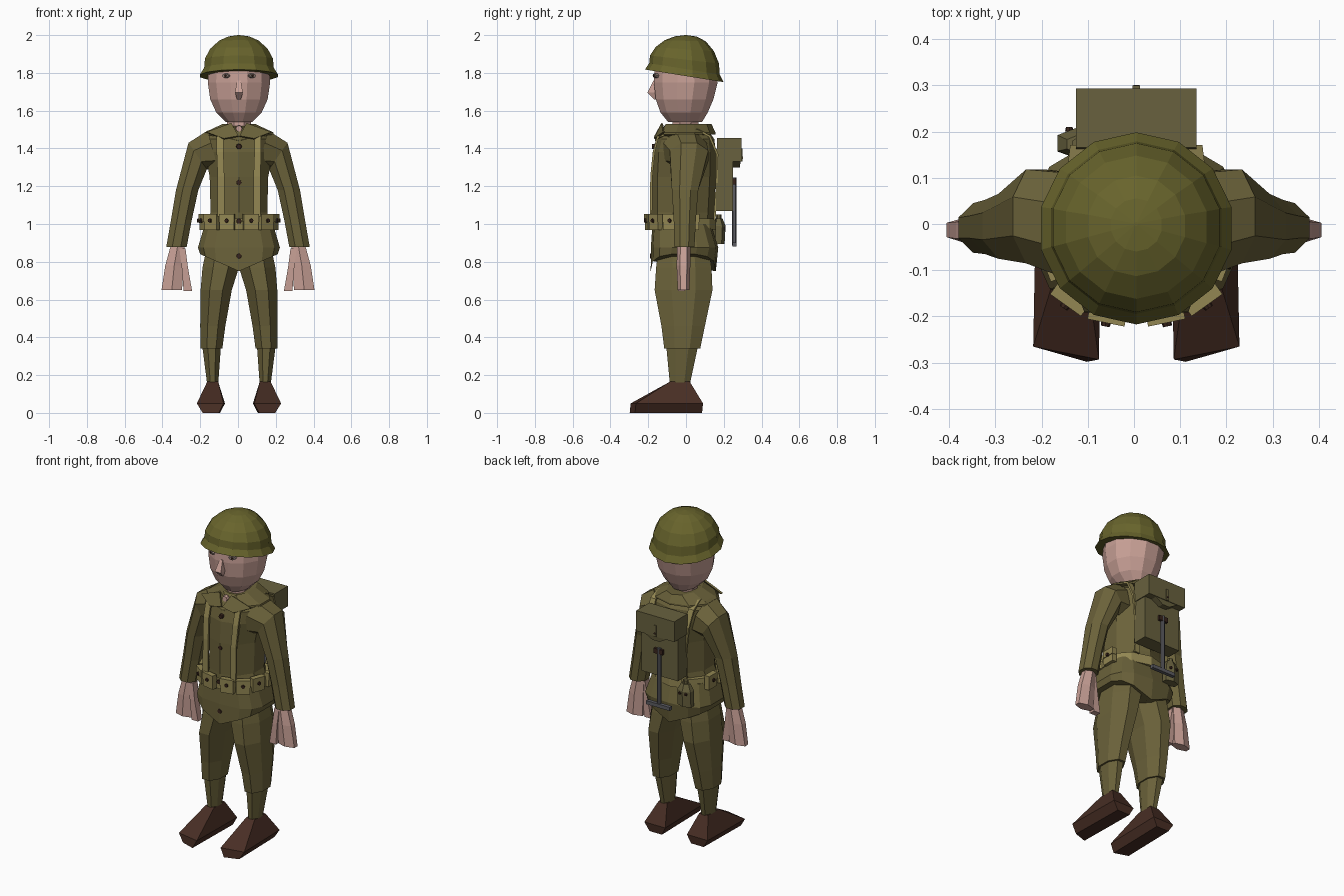
import bpy, bmesh, math
from mathutils import Vector, Matrix

if "Cube" in bpy.data.objects:
    bpy.data.objects.remove(bpy.data.objects["Cube"])


def material(name, r, g, b):
    m = bpy.data.materials.new(name)
    m.diffuse_color = [((c / 255 + 0.055) / 1.055) ** 2.4 for c in (r, g, b)] + [1]
    m.use_nodes = True
    m.node_tree.nodes["Principled BSDF"].inputs["Base Color"].default_value = m.diffuse_color
    return m


OLIVE = material("uniform olive", 107, 98, 58)
HELMET = material("helmet green", 104, 100, 44)
PACK = material("pack canvas", 104, 97, 62)
WEB = material("webbing khaki", 146, 134, 82)
SKIN = material("skin", 200, 160, 150)
BOOT = material("boot leather", 72, 46, 36)
DARK = material("dark button", 56, 36, 28)
STEEL = material("steel", 92, 92, 98)
EYE = material("eye grey", 145, 128, 120)


def finish(bm, name, mat):
    bmesh.ops.recalc_face_normals(bm, faces=bm.faces)
    mesh = bpy.data.meshes.new(name)
    bm.to_mesh(mesh)
    bm.free()
    ob = bpy.data.objects.new(name, mesh)
    mesh.materials.append(mat)
    bpy.context.collection.objects.link(ob)
    return ob


def loft(name, rings, n, mat, side=1, shift=None, power=1):
    """Skin through rings (z, x0, x1, y0, y1[, z at x1]), each an n-gon filling its box."""
    bm = bmesh.new()
    k = 1 / math.cos(math.pi / n) ** power

    def spread(t):
        return (1 + k * math.copysign(abs(t) ** power, t)) / 2

    loops = []
    for ring in rings:
        z0, x0, x1, y0, y1 = ring[:5]
        z1 = ring[5] if len(ring) > 5 else z0
        loop = []
        for i in range(n):
            a = 2 * math.pi * (i + 0.5) / n
            u, v = spread(math.cos(a)), spread(math.sin(a))
            p = Vector((side * (x0 + (x1 - x0) * u), y0 + (y1 - y0) * v, z0 + (z1 - z0) * u))
            if shift:
                p.z += shift(p)
            loop.append(bm.verts.new(p))
        loops.append(loop)
    for a, b in zip(loops, loops[1:]):
        for i in range(n):
            j = (i + 1) % n
            bm.faces.new((a[i], a[j], b[j], b[i]))
    bm.faces.new(loops[0])
    bm.faces.new(loops[-1])
    return finish(bm, name, mat)


def body(name, rings, n, mat, shift=None, power=1):
    return loft(name, [(z, -h, h, a, b) for z, h, a, b in rings], n, mat, 1, shift, power)


def box(name, centre, size, mat, angle=0):
    bm = bmesh.new()
    bmesh.ops.create_cube(bm, size=1)
    m = Matrix.Translation(centre) @ Matrix.Rotation(angle, 4, 'Z') @ Matrix.Diagonal((*size, 1))
    bmesh.ops.transform(bm, matrix=m, verts=bm.verts)
    return finish(bm, name, mat)


def disc(name, centre, radius, depth, mat, angle=0, squash=1):
    """Short cylinder facing -y, turned about z."""
    bm = bmesh.new()
    bmesh.ops.create_cone(bm, cap_ends=True, segments=8, radius1=radius, radius2=radius * .8, depth=depth)
    m = (Matrix.Translation(centre) @ Matrix.Rotation(angle, 4, 'Z')
         @ Matrix.Rotation(math.pi / 2, 4, 'X') @ Matrix.Diagonal((1, squash, 1, 1)))
    bmesh.ops.transform(bm, matrix=m, verts=bm.verts)
    return finish(bm, name, mat)


def ribbon(name, points, width, mat, side):
    bm = bmesh.new()
    pairs = [[bm.verts.new((side * (x + d), y, z)) for d in (-width / 2, width / 2)] for x, y, z in points]
    for (a, b), (c, d) in zip(pairs, pairs[1:]):
        bm.faces.new((a, b, d, c))
    ob = finish(bm, name, mat)
    s = ob.modifiers.new("thickness", 'SOLIDIFY')
    s.thickness, s.offset = 0.012, 0
    return ob


# Head, neck and helmet
body("neck", [(1.44, .065, -.075, .065), (1.56, .062, -.07, .065)], 8, SKIN)
body("head", [(1.54, .07, -.095, .085), (1.59, .12, -.135, .115), (1.66, .152, -.16, .145),
              (1.75, .165, -.17, .168), (1.84, .16, -.165, .16)], 12, SKIN)
body("nose", [(1.66, .010, -.17, -.15), (1.695, .021, -.205, -.15), (1.76, .010, -.172, -.15)], 4, SKIN)
body("helmet", [(1.783, .18, -.185, .17), (1.783, .206, -.212, .193), (1.82, .184, -.19, .174),
                (1.87, .18, -.186, .17), (1.925, .152, -.158, .144), (1.97, .105, -.11, .102),
                (1.993, .055, -.058, .054), (2.0, .004, -.004, .004)], 14, HELMET,
     lambda p: -.16 * p.y * min(1, (2 - p.z) / .18))

# Jacket, with a skirt whose hem dips to a point at the centre
body("jacket", [(.98, .18, -.175, .13), (1.06, .15, -.175, .14), (1.25, .155, -.175, .15),
                (1.38, .18, -.168, .15), (1.45, .185, -.15, .142), (1.49, .13, -.12, .115),
                (1.52, .075, -.085, .08)], 10, OLIVE)
body("jacket_skirt", [(1.0, .18, -.175, .13), (.875, .217, -.183, .168), (.84, .205, -.184, .155)], 14, OLIVE,
     lambda p: -.09 * (1 - abs(p.x) / .205) if p.z < .85 else 0, .65)
body("collar", [(1.475, .185, -.155, .148), (1.485, .182, -.155, .148), (1.53, .085, -.125, .128)], 10, OLIVE,
     lambda p: -.035 if p.y < -.09 and abs(p.x) < .04 else 0)
disc("throat", (0, -.128, 1.505), .02, .02, SKIN)
for z, y in ((1.41, -.17), (1.22, -.175), (1.015, -.19), (.83, -.181)):
    disc("jacket_button", (0, y, z), .016, .018, DARK)

for s, tag in ((1, "left"), (-1, "right")):
    # Face details
    disc(tag + "_eye", (s * .07, -.161, 1.785), .024, .016, EYE, s * .45, .55)
    disc(tag + "_pupil", (s * .072, -.168, 1.785), .008, .01, DARK, s * .45)

    # Lapel
    bm = bmesh.new()
    front = [bm.verts.new((s * x, y, z)) for x, y, z in
             ((.04, -.13, 1.535), (.172, -.122, 1.487), (.08, -.17, 1.453), (.003, -.167, 1.467))]
    bm.faces.new(front)
    lapel = finish(bm, tag + "_lapel", OLIVE)
    lapel.modifiers.new("thickness", 'SOLIDIFY').thickness = .01

    # Sleeve, hand and thumb
    loft(tag + "_sleeve", [(1.27, .10, .16, -.12, .11, 1.495), (1.29, .165, .262, -.085, .118, 1.43),
                           (1.18, .21, .328, -.075, .065), (1.02, .245, .355, -.065, .052),
                           (.877, .272, .38, -.062, .045)], 8, OLIVE, s)
    loft(tag + "_hand", [(.89, .282, .355, -.042, .018), (.78, .29, .385, -.045, .018),
                         (.65, .296, .405, -.04, .014)], 6, SKIN, s)
    loft(tag + "_thumb", [(.87, .278, .31, -.042, .002), (.77, .265, .298, -.045, 0),
                          (.645, .243, .288, -.042, -.005)], 4, SKIN, s)

    # Trousers, gaiter and boot
    loft(tag + "_trouser", [(.92, 0, .16, -.14, .115), (.77, 0, .193, -.158, .135),
                            (.65, .038, .203, -.166, .14), (.46, .072, .205, -.13, .10),
                            (.34, .088, .203, -.115, .075)], 8, OLIVE, s)
    loft(tag + "_gaiter", [(.36, .095, .195, -.105, .065), (.15, .11, .168, -.085, .02)], 8, OLIVE, s)
    boot = loft(tag + "_boot", [(0, .1, .185, -.29, .085), (.05, .074, .216, -.285, .09),
                                (.165, .11, .168, -.085, .02)], 4, BOOT, s)
    for v in boot.data.vertices:
        if v.co.y < -.2:
            v.co.x += s * .007
            v.co.y += .02 if abs(v.co.x) > .16 else -.008

    # Webbing strap over the shoulder
    ribbon(tag + "_strap", [(.095, -.185, 1.04), (.095, -.183, 1.25), (.1, -.17, 1.38), (.1, -.15, 1.46),
                            (.115, -.05, 1.498), (.125, .06, 1.498), (.13, .125, 1.465), (.125, .165, 1.37),
                            (.105, .163, 1.2), (.1, .15, 1.02)], .036, WEB, s)

    # Ammunition pouches with studs
    for x, y, a in ((.062, -.195, .2), (.142, -.16, .62), (.182, -.08, 1.2), (.194, .03, 1.57)):
        a *= s
        out = Vector((math.sin(a), -math.cos(a), 0))
        c = Vector((s * x, y, 1.01))
        box(tag + "_pouch", c, (.078, .03, .085), WEB, a)
        box(tag + "_pouch_flap", c + out * .004 + Vector((0, 0, .022)), (.082, .03, .042), WEB, a)
        disc(tag + "_pouch_stud", c + out * .02 + Vector((0, 0, .008)), .012, .014, DARK, a)

# Belt
body("belt", [(.972, .194, -.186, .15), (1.03, .19, -.186, .15)], 10, WEB)

# Backpack with flap and buckle
box("pack_body", (0, .205, 1.225), (.25, .09, .31), PACK)
body("pack_flap", [(1.33, .13, .16, .293), (1.455, .13, .165, .293)], 4, PACK)
body("pack_flap_point", [(1.30, .025, .245, .285), (1.345, .10, .245, .291)], 4, PACK)
box("flap_tab", (0, .293, 1.365), (.016, .012, .07), PACK)
disc("flap_buckle", (0, .296, 1.35), .008, .01, DARK, math.pi)

# Entrenching tool in its holder
body("tool_handle", [(.885, .011, .245, .266), (1.245, .011, .245, .266)], 6, STEEL)
box("tool_head", (0, .256, .892), (.16, .022, .022), STEEL)
box("tool_holder", (0, .256, 1.225), (.06, .018, .03), DARK)

# Canteen in its cover
loft("canteen", [(.895, -.17, -.08, .145, .2), (.99, -.17, -.08, .145, .205),
                 (1.03, -.15, -.10, .155, .19)], 6, PACK)
loft("canteen_cap", [(1.02, -.138, -.112, .16, .186), (1.05, -.138, -.112, .16, .186)], 6, PACK)
for x in (-.145, -.105):
    disc("canteen_stud", (x, .205, .975), .009, .01, DARK, math.pi)

# Everything but the arms sits slightly off centre
for ob in bpy.data.objects:
    if not any(part in ob.name for part in ("sleeve", "hand", "thumb")) or "handle" in ob.name:
        ob.location.x += .005
